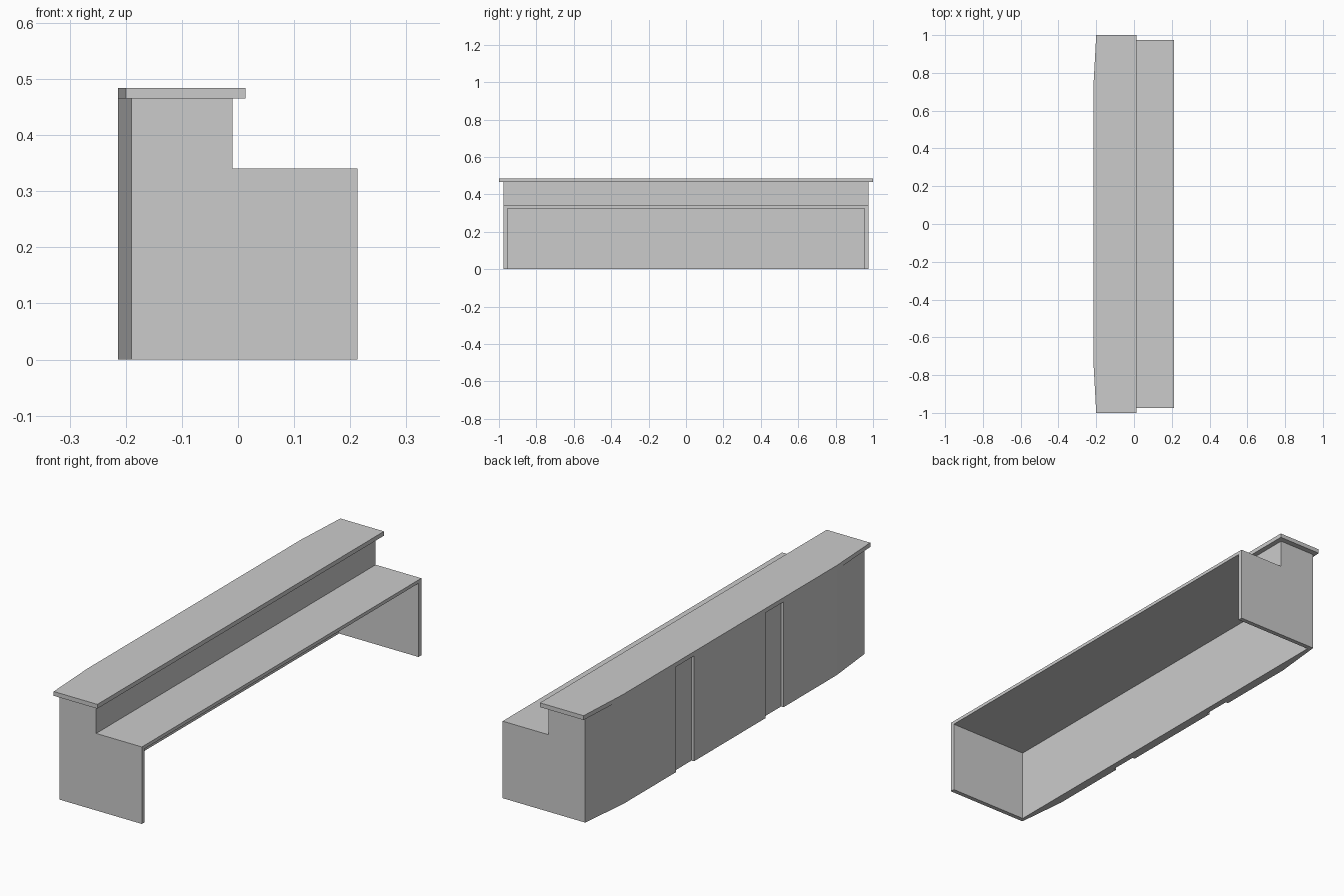
import bpy
import bmesh

cube = bpy.data.objects.get("Cube")
if cube:
    bpy.data.objects.remove(cube, do_unlink=True)

# Single flat colour
grey = bpy.data.materials.new("light_grey")
grey.use_nodes = True
GREY = (0.6, 0.6, 0.6, 1.0)
grey.diffuse_color = GREY
grey.node_tree.nodes["Principled BSDF"].inputs["Base Color"].default_value = GREY


def slab(name, outline, z0, z1):
    """Extrude an (x, y) outline from z0 up to z1."""
    bm = bmesh.new()
    base = bm.faces.new([bm.verts.new((x, y, z0)) for x, y in outline])
    top = bmesh.ops.extrude_face_region(bm, geom=[base])["geom"]
    verts = [v for v in top if isinstance(v, bmesh.types.BMVert)]
    bmesh.ops.translate(bm, verts=verts, vec=(0, 0, z1 - z0))
    bmesh.ops.recalc_face_normals(bm, faces=bm.faces)
    mesh = bpy.data.meshes.new(name)
    bm.to_mesh(mesh)
    bm.free()
    mesh.materials.append(grey)
    obj = bpy.data.objects.new(name, mesh)
    bpy.context.collection.objects.link(obj)
    return obj


def mirrored(half):
    """Complete an outline given for y > 0, walked from +x to -x."""
    return half + [(x, -y) for x, y in reversed(half)]


def carve(obj, cutter):
    """Cut one solid out of another and discard the cutter."""
    cutter.hide_render = True
    mod = obj.modifiers.new("carve", 'BOOLEAN')
    mod.operation = 'DIFFERENCE'
    mod.solver = 'EXACT'
    mod.object = cutter
    graph = bpy.context.evaluated_depsgraph_get()
    graph.update()
    mesh = bpy.data.meshes.new_from_object(obj.evaluated_get(graph))
    obj.modifiers.clear()
    obj.data = mesh
    bpy.data.objects.remove(cutter, do_unlink=True)


# Desk body: angled customer side with two shallow vertical recesses
FACE, RECESS = -0.214, -0.202
body = slab("desk_body", mirrored([
    (0.213, 0.975), (-0.19, 0.975), (FACE, 0.745),
    (FACE, 0.375), (RECESS, 0.375), (RECESS, 0.25), (FACE, 0.25),
]), 0, 0.465)

# Lower work surface, then the open knee space beneath it
carve(body, slab("step_cutter", mirrored([(0.5, 1.2), (-0.01, 1.2)]), 0.34, 0.7))
carve(body, slab("knee_cutter", mirrored([(0.5, 0.955), (-0.175, 0.955)]), -0.2, 0.325))

# Raised counter top overhanging the ends and the work surface
slab("counter_top", mirrored([(0.013, 1.0), (-0.2, 1.0), (FACE, 0.745)]), 0.465, 0.484)
